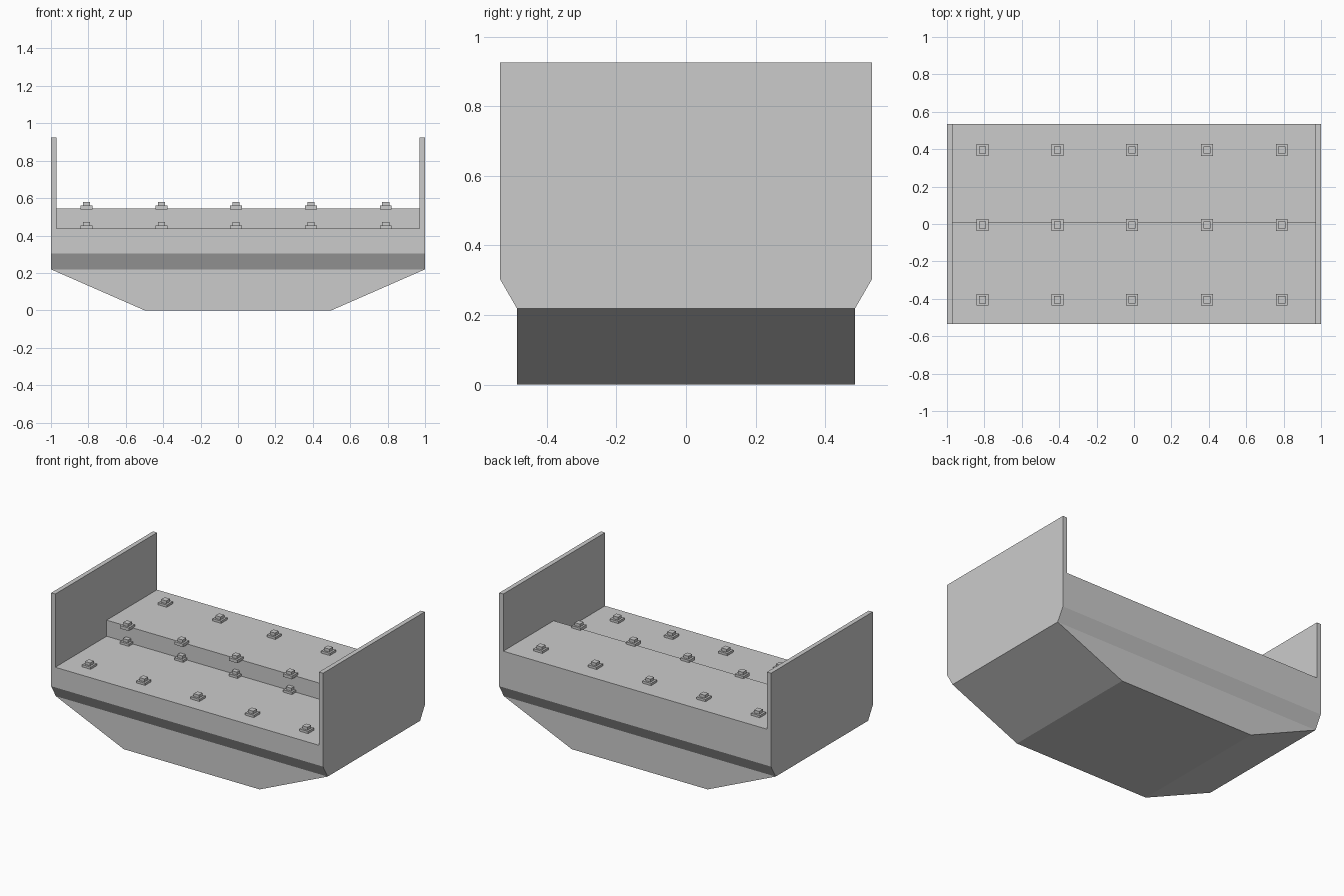
import bpy, bmesh

if "Cube" in bpy.data.objects:
    bpy.data.objects.remove(bpy.data.objects["Cube"])

grey = bpy.data.materials.new("light_grey")
grey.diffuse_color = (0.6, 0.6, 0.6, 1)
grey.use_nodes = True
grey.node_tree.nodes["Principled BSDF"].inputs["Base Color"].default_value = grey.diffuse_color


def make_object(name, bm):
    bmesh.ops.recalc_face_normals(bm, faces=bm.faces)
    mesh = bpy.data.meshes.new(name)
    bm.to_mesh(mesh)
    bm.free()
    mesh.materials.append(grey)
    obj = bpy.data.objects.new(name, mesh)
    bpy.context.collection.objects.link(obj)
    return obj


def loft(bm, levels, cx=0, cy=0):
    """Stack of rectangles (half x, half y, z), skinned and capped."""
    rings = [[bm.verts.new((cx + sx * hx, cy + sy * hy, z))
              for sx, sy in ((-1, -1), (1, -1), (1, 1), (-1, 1))]
             for hx, hy, z in levels]
    for a, b in zip(rings, rings[1:]):
        for i in range(4):
            j = (i + 1) % 4
            bm.faces.new((a[i], a[j], b[j], b[i]))
    bm.faces.new(rings[0][::-1])
    bm.faces.new(rings[-1])


# hull with sloping ends, flared sides and full-height end walls
LOW, HIGH, STEP_Y = 0.438, 0.545, 0.005
bm = bmesh.new()
loft(bm, [(0.5, 0.486, 0), (1, 0.486, 0.219), (1, 0.535, 0.304), (1, 0.535, 0.925)])
hull = make_object("hull", bm)

# cutter leaving two stepped decks between the end walls
bm = bmesh.new()
profile = [(-0.8, LOW), (STEP_Y, LOW), (STEP_Y, HIGH), (0.8, HIGH), (0.8, 1.2), (-0.8, 1.2)]
face = bm.faces.new([bm.verts.new((-0.97, y, z)) for y, z in profile])
ext = bmesh.ops.extrude_face_region(bm, geom=[face])
bmesh.ops.translate(bm, vec=(1.94, 0, 0),
                    verts=[v for v in ext["geom"] if isinstance(v, bmesh.types.BMVert)])
cutter = make_object("deck_cutter", bm)
cutter.hide_render = True

mod = hull.modifiers.new("deck_cut", "BOOLEAN")
mod.operation = "DIFFERENCE"
mod.solver = "EXACT"
mod.object = cutter
bpy.context.view_layer.objects.active = hull
bpy.ops.object.modifier_apply(modifier=mod.name)
bpy.data.objects.remove(cutter)

# two-tier deck studs, two rows on each deck
for deck, z, rows in (("lower", LOW, (-0.405, -0.005)), ("upper", HIGH, (-0.005, 0.395))):
    bm = bmesh.new()
    for y in rows:
        for i in range(5):
            x = -0.81 + 0.4 * i
            loft(bm, [(0.032, 0.032, z - 0.005), (0.032, 0.032, z + 0.015),
                      (0.019, 0.019, z + 0.015), (0.019, 0.019, z + 0.034)], x, y)
    make_object(deck + "_deck_studs", bm)
